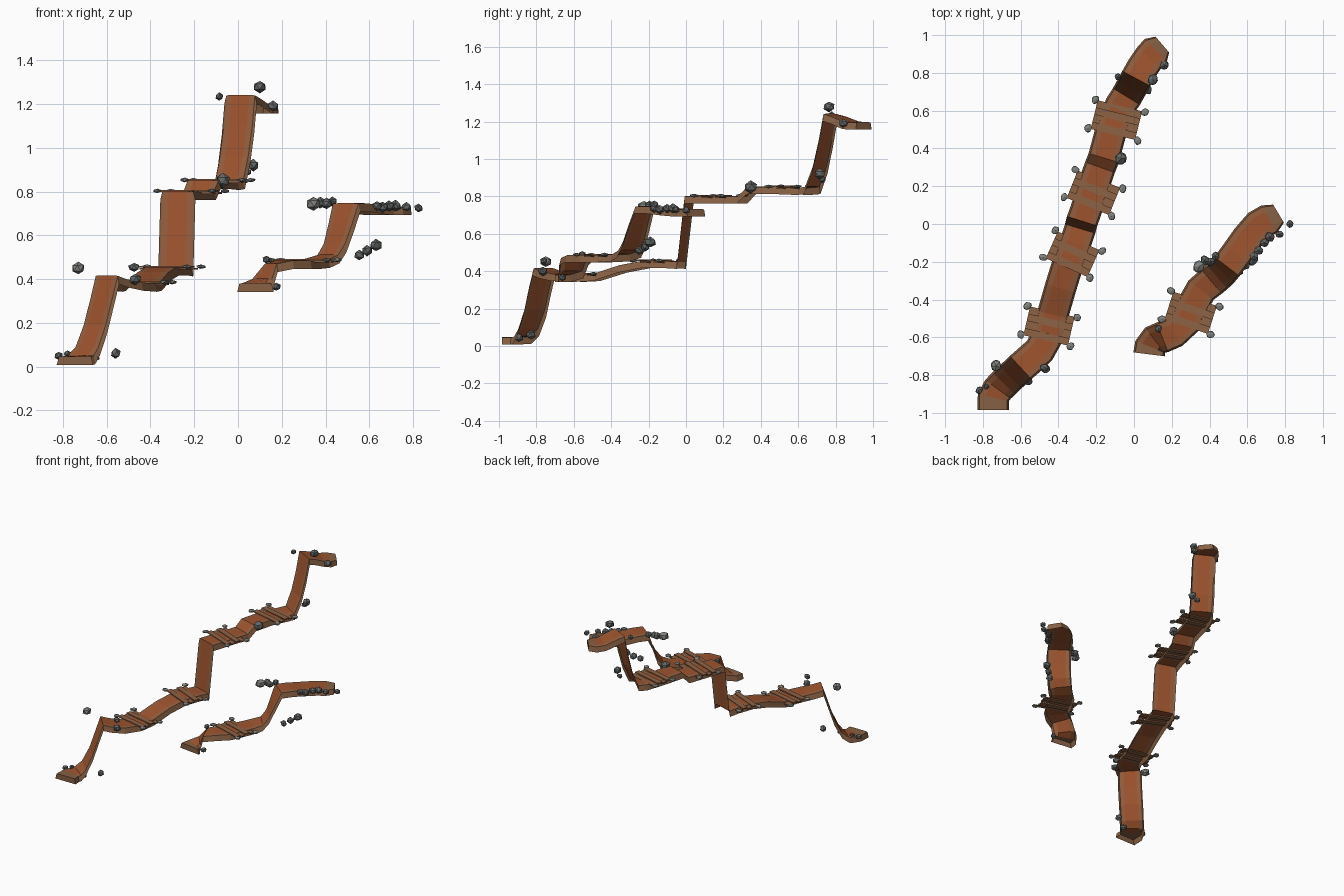
import bpy, bmesh, math, random
from mathutils import Vector, Matrix

random.seed(4)
if "Cube" in bpy.data.objects:
    bpy.data.objects.remove(bpy.data.objects["Cube"], do_unlink=True)


def make_material(name, rgb):
    mat = bpy.data.materials.new(name)
    mat.use_nodes = True
    colour = (*rgb, 1)
    mat.diffuse_color = colour
    mat.node_tree.nodes["Principled BSDF"].inputs["Base Color"].default_value = colour
    return mat


clay = make_material("orange clay", (.335, .087, .027))
edge = make_material("worn clay edge", (.29, .11, .047))
earth = make_material("brown earth", (.24, .118, .058))
wood = make_material("plank wood", (.27, .122, .058))
rock = make_material("dark rock", (.13, .14, .135))
slab = make_material("pale stone", (.22, .228, .21))


def finish(bm, name, materials):
    mesh = bpy.data.meshes.new(name)
    bm.to_mesh(mesh)
    bm.free()
    for mat in materials:
        mesh.materials.append(mat)
    obj = bpy.data.objects.new(name, mesh)
    bpy.context.collection.objects.link(obj)
    return obj


# Cross-section of a path: sideways offset and height
SECTION = [(-.084, -.038), (-.074, 0), (-.045, .002),
           (.045, .002), (.074, 0), (.084, -.038)]
SECTION_MATERIAL = [2, 1, 0, 1, 2]
END_TAPER = .66


def build_path(name, points):
    """Sweep the open section along the points, narrowing at the far end."""
    bm = bmesh.new()
    points = [Vector(p) for p in points]
    last = len(points) - 1
    rings = []
    for i, p in enumerate(points):
        along = points[min(i + 1, last)] - points[max(i - 1, 0)]
        along.z = 0
        along.normalize()
        side = Vector((along.y, -along.x, 0)) * (END_TAPER if i == last else 1)
        rings.append([bm.verts.new(p + side * s + Vector((0, 0, h))) for s, h in SECTION])
    for i, (a, b) in enumerate(zip(rings, rings[1:])):
        for k, index in enumerate(SECTION_MATERIAL):
            face = bm.faces.new((a[k], a[k + 1], b[k + 1], b[k]))
            face.material_index = 2 if i in (0, last - 1) else index
    for ring in (rings[0], rings[-1]):
        bm.faces.new(ring).material_index = 2
    bmesh.ops.recalc_face_normals(bm, faces=bm.faces)
    return finish(bm, name, [clay, edge, earth])


long_path = [
    (-.745, -.985, .045), (-.745, -.92, .045), (-.72, -.875, .05), (-.69, -.845, .09),
    (-.655, -.81, .19), (-.625, -.785, .31), (-.6, -.76, .415), (-.56, -.725, .40),
    (-.5, -.67, .385), (-.45, -.58, .38), (-.43, -.48, .385), (-.39, -.34, .43),
    (-.35, -.21, .455), (-.31, -.1, .455), (-.285, -.025, .45), (-.275, .015, .80),
    (-.255, .07, .80), (-.225, .17, .80), (-.18, .3, .80), (-.16, .35, .85),
    (-.12, .5, .85), (-.07, .63, .845), (-.04, .675, .85), (-.018, .715, .96),
    (0, .745, 1.1), (.012, .77, 1.24), (.04, .82, 1.225), (.08, .88, 1.2),
    (.115, .92, 1.195), (.15, .95, 1.195)]
short_path = [
    (.08, -.69, .38), (.085, -.65, .38), (.11, -.615, .40), (.15, -.6, .47),
    (.21, -.575, .485), (.27, -.52, .485), (.305, -.44, .485), (.355, -.35, .49),
    (.41, -.305, .51), (.44, -.28, .56), (.467, -.255, .65), (.492, -.225, .745),
    (.54, -.16, .745), (.6, -.075, .735), (.66, -.005, .73), (.715, .025, .73),
    (.765, .055, .73)]
build_path("long_path", long_path)
build_path("short_path", short_path)


def add_stone(bm, centre, size, squash):
    """Jittered icosphere, flattened by the squash factor."""
    turn = Matrix.Rotation(random.uniform(0, math.tau), 4, 'Z')
    scale = Matrix.Diagonal((size, size * .85, size * squash, 1))
    made = bmesh.ops.create_icosphere(bm, subdivisions=1, radius=1,
                                      matrix=Matrix.Translation(centre) @ turn @ scale)
    middle = Vector(centre)
    for v in made["verts"]:
        v.co = middle + (v.co - middle) * random.uniform(.9, 1.12)


# Plank crossings with a flat stone at each corner; every second plank lies
# a little lower, so that the clay shows between the raised ones
SLATS, SLAT_LENGTH, SLAT_WIDTH = 4, .039, .242


def build_crossing(number, centre, angle):
    frame = Matrix.Translation(centre) @ Matrix.Rotation(math.radians(angle), 4, 'Z')
    bm = bmesh.new()
    for i in range(SLATS):
        offset = (i - (SLATS - 1) / 2) * SLAT_LENGTH
        drop = -.009 * (i % 2)
        bmesh.ops.create_cube(bm, size=1, matrix=frame @ Matrix.Translation((0, offset, drop))
                              @ Matrix.Diagonal((SLAT_WIDTH, SLAT_LENGTH, .008, 1)))
    finish(bm, f"crossing_planks_{number}", [wood])
    bm = bmesh.new()
    for sx in (-1, 1):
        for sy in (-1, 1):
            add_stone(bm, frame @ Vector((sx * .135, sy * .078, 0)), .025, .4)
    finish(bm, f"crossing_stones_{number}", [slab])


crossings = [
    ((-.45, -.54, .386), -13), ((-.325, -.16, .457), -24), ((-.215, .165, .803), -22),
    ((-.093, .55, .853), -14), ((.30, -.47, .488), -18)]
for number, (centre, angle) in enumerate(crossings, 1):
    build_crossing(number, centre, angle)


def build_rocks(name, material, rocks):
    bm = bmesh.new()
    for x, y, z, size in rocks:
        add_stone(bm, (x, y, z), size, .85)
    finish(bm, name, [material])


# Loose rocks beside the paths
build_rocks("long_path_rocks", rock, [
    (-.56, -.83, .06, .028), (-.47, -.765, .4, .031),
    (-.475, -.76, .455, .024), (-.82, -.88, .05, .022), (-.655, -.895, .045, .026),
    (-.78, -.86, .06, .017), (-.07, .345, .85, .038), (.07, .715, .92, .033),
    (.1, .765, 1.28, .033), (-.085, .78, 1.235, .021), (.16, .84, 1.19, .028),
    (.04, .73, .89, .022)])
build_rocks("short_path_rocks", rock, [
    (.175, -.66, .365, .022), (.13, -.555, .49, .022),
    (.375, -.195, .75, .03), (.405, -.2, .745, .029), (.43, -.17, .755, .025),
    (.555, -.25, .51, .027), (.59, -.22, .53, .028), (.63, -.19, .555, .033),
    (.635, -.17, .735, .026), (.66, -.14, .73, .028), (.69, -.1, .735, .028),
    (.72, -.07, .735, .03), (.77, -.055, .73, .025), (.825, 0, .725, .023)])
build_rocks("pale_rocks", slab, [(-.73, -.75, .45, .036), (.345, -.225, .745, .038)])
